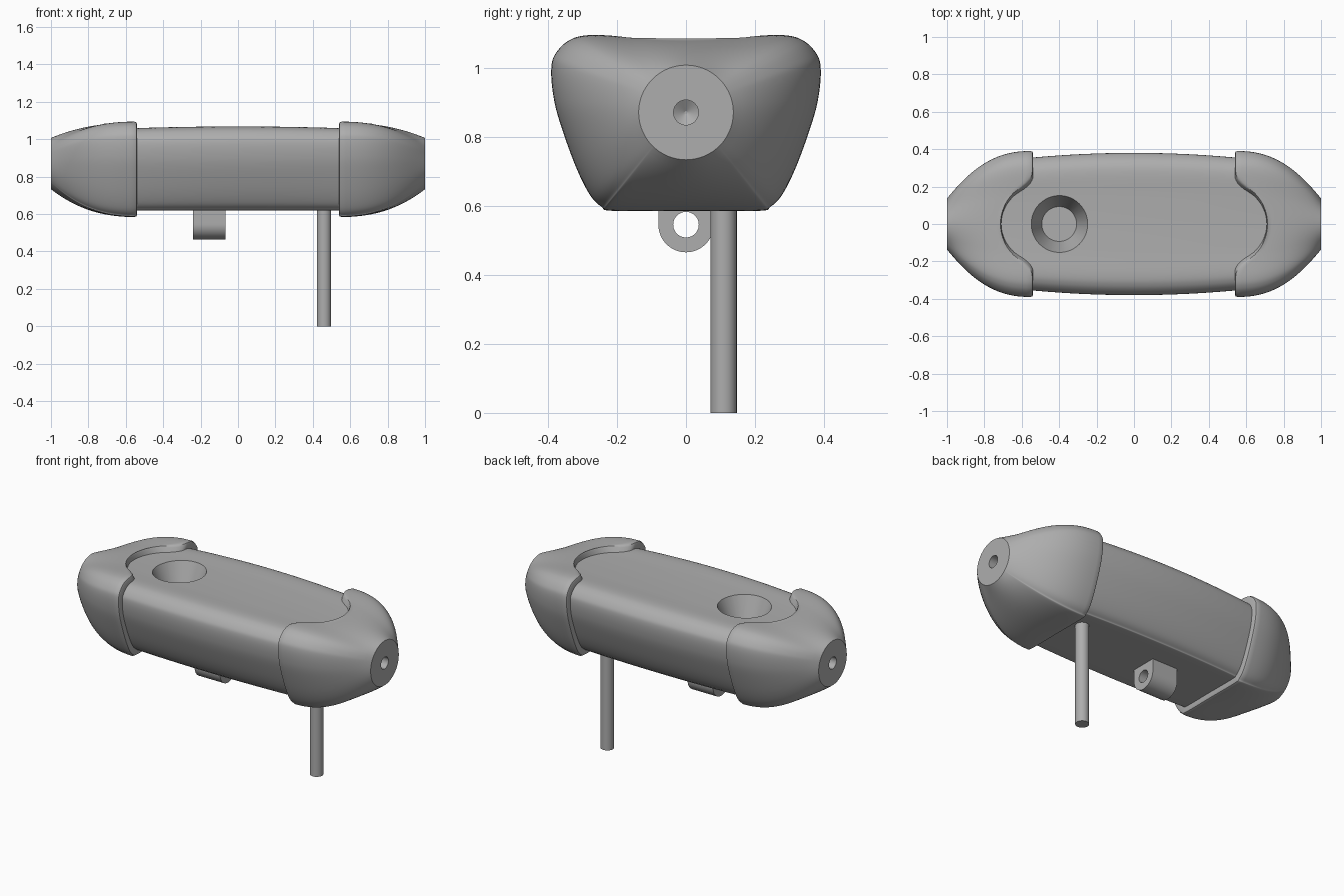
import bpy, bmesh
from math import sin, cos, pi, atan2, sqrt, radians
from mathutils import Vector

cube = bpy.data.objects.get("Cube")
if cube:
    bpy.data.objects.remove(cube)

grey = bpy.data.materials.new("plain grey")
grey.use_nodes = True
colour = (0.42, 0.42, 0.42, 1)
grey.diffuse_color = colour
grey.node_tree.nodes["Principled BSDF"].inputs["Base Color"].default_value = colour


def finish(obj):
    """Smooth shading with sharp edges kept."""
    bpy.ops.object.select_all(action="DESELECT")
    obj.select_set(True)
    bpy.context.view_layer.objects.active = obj
    bpy.ops.object.shade_smooth_by_angle(angle=radians(30))


def loft(name, rings, closed=False):
    """Skin a row of equal rings, with end faces or joined end to start."""
    bm = bmesh.new()
    rows = [[bm.verts.new(p) for p in ring] for ring in rings]
    n = len(rows[0])
    pairs = list(zip(rows, rows[1:]))
    if closed:
        pairs.append((rows[-1], rows[0]))
    else:
        bm.faces.new(rows[0])
        bm.faces.new(rows[-1])
    for a, b in pairs:
        for i in range(n):
            j = (i + 1) % n
            bm.faces.new((a[i], a[j], b[j], b[i]))
    bmesh.ops.recalc_face_normals(bm, faces=bm.faces)
    mesh = bpy.data.meshes.new(name)
    bm.to_mesh(mesh)
    bm.free()
    mesh.materials.append(grey)
    obj = bpy.data.objects.new(name, mesh)
    bpy.context.collection.objects.link(obj)
    return obj


def rounded_section(steps=8):
    """Closed tapered section: wide rounded top, narrow bottom."""
    half = [Vector(p) for p in (
        (0, 1.088), (.15, 1.09), (.28, 1.094), (.34, 1.078), (.378, 1.04), (.39, 1),
        (.386, .93), (.368, .85), (.322, .72), (.28, .634), (.245, .597), (.21, .585), (0, .585))]
    flip = lambda p: Vector((-p.x, p.y))
    pts = [flip(half[1])] + half + [flip(half[-2])]
    side = []
    for a, b, c, d in zip(pts, pts[1:], pts[2:], pts[3:]):
        for k in range(steps):
            t = k / steps
            side.append(b + (c - a) * t / 2 + (a * 2 - b * 5 + c * 4 - d) * t * t / 2
                        + (b * 3 - a - c * 3 + d) * t ** 3 / 2)
    side.append(half[-1])
    return side + [flip(p) for p in side[-2:0:-1]]


SECTION = rounded_section()
MID = 0.84
RIM = 0.54

# Main body, slightly bulged in the middle
rings = []
for k in range(-20, 21):
    x = 0.74 * k / 20
    bulge = 1 - (x / RIM) ** 2
    rings.append([(x, p.x * (.91 + .064 * bulge),
                   MID + (p.y - MID) * (.863 + (.035 * bulge if p.y > MID else 0)))
                  for p in SECTION])
body = loft("body", rings)

# Funnel-shaped recess in the top
bpy.ops.mesh.primitive_cone_add(vertices=64, radius1=.093, radius2=.173,
                                depth=.19, location=(-.4, 0, 1.015))
cutter = bpy.context.object
cutter.name = "recess_cutter"
cut = body.modifiers.new("recess", "BOOLEAN")
cut.object = cutter
cut.solver = "EXACT"
bpy.context.view_layer.objects.active = body
bpy.ops.object.modifier_apply(modifier=cut.name)
bpy.data.objects.remove(cutter)
finish(body)


def cap_edge(p):
    """Where the cap starts: a curved notch on top, straight elsewhere."""
    y = abs(p.x)
    if p.y < 1 or y > .28:
        return RIM
    if y < .18:
        return .473 + sqrt(.237 ** 2 - y * y)
    return RIM + .087 * ((.28 - y) / .1) ** 2


def round_point(p, radius):
    a = atan2(p.y - MID, p.x)
    return Vector((radius * cos(a), .87 + radius * sin(a)))


def end_cap(name, side):
    rings = []
    # Rounded rim standing proud of the body
    for dx, inset in ((.03, .06), (0, .06), (0, .012), (.004, .004)):
        rings.append([(side * (cap_edge(p) + dx), p.x * (1 - inset / .39),
                       MID + (p.y - MID) * (1 - inset / .255)) for p in SECTION])
    # Outer shell closing to a round flat nose
    for k in range(21):
        ring = []
        for p in SECTION:
            start = cap_edge(p) + .014
            x = start + (1 - start) * k / 20
            q = p.lerp(round_point(p, .137), ((x - RIM) / (1 - RIM)) ** 2.4)
            ring.append((side * x, q.x, q.y))
        rings.append(ring)
    # Drilled socket in the nose
    for x, radius in ((1, .036), (.94, .036), (.92, .004)):
        rings.append([(side * x, *round_point(p, radius)) for p in SECTION])
    finish(loft(name, rings))


end_cap("left_end_cap", 1)
end_cap("right_end_cap", -1)

# Hanging lug with a cross hole
outer, inner = [], []
for k in range(48):
    c, s = cos(2 * pi * k / 48), sin(2 * pi * k / 48)
    m = 1 / .08 if s < 0 else max(abs(c) / .08, s / .1)
    outer.append((c / m, .545 + s / m))
    inner.append((c * .037, .545 + s * .037))
finish(loft("lug", [[(x, *p) for p in ring] for x, ring in
                    ((-.24, outer), (-.067, outer), (-.067, inner), (-.24, inner))], True))

# Support rod
bpy.ops.mesh.primitive_cylinder_add(vertices=48, radius=.038, depth=.66,
                                    location=(.46, .109, .33))
rod = bpy.context.object
rod.name = "support_rod"
rod.data.materials.append(grey)
finish(rod)
